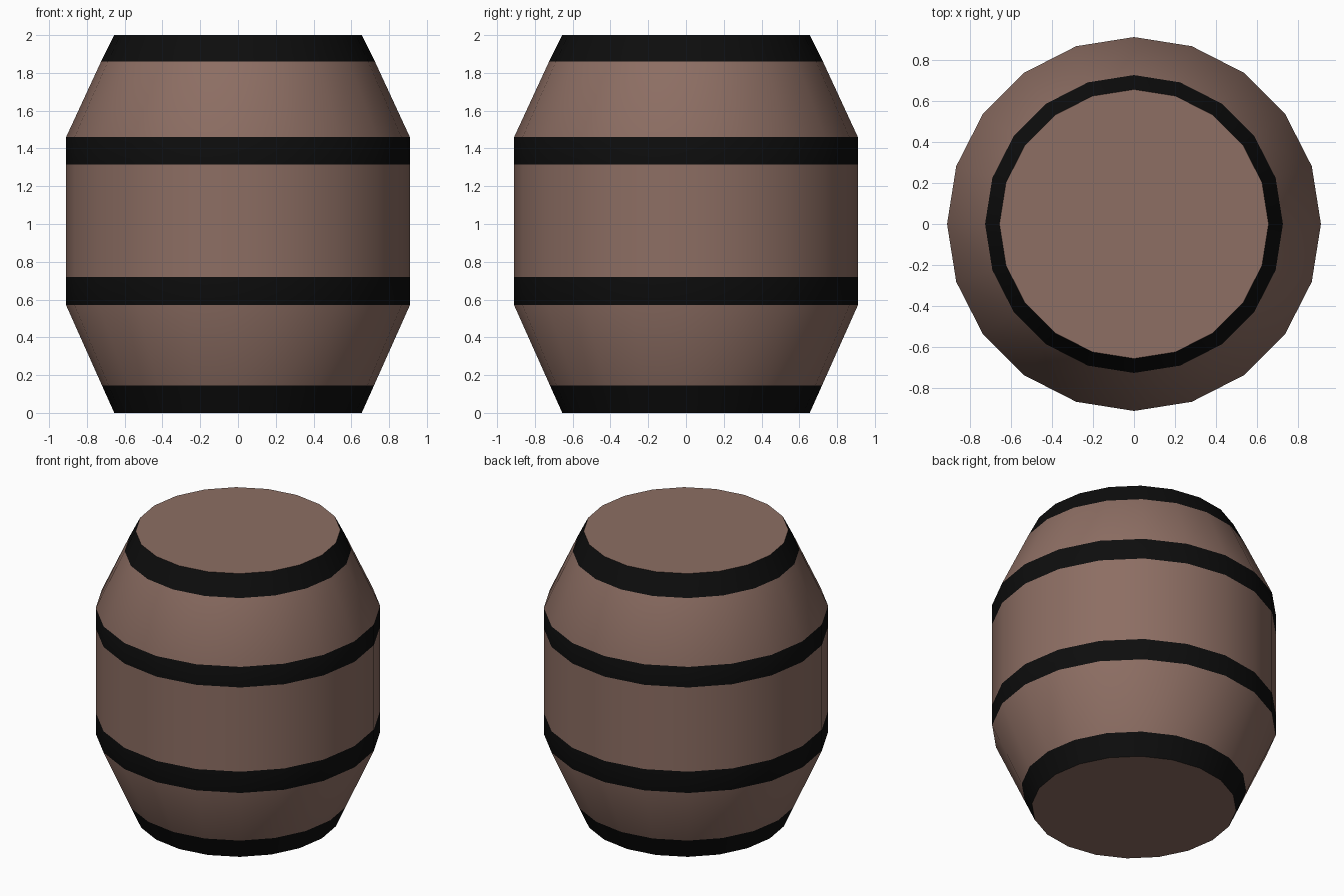
import bpy, bmesh, math

if "Cube" in bpy.data.objects:
    bpy.data.objects.remove(bpy.data.objects["Cube"])

SIDES = 20
# Profile rings (radius, height), bottom to top; hoops and wood bands alternate
PROFILE = [(0.655, 0), (0.72, 0.145), (0.91, 0.57), (0.91, 0.72),
           (0.91, 1.315), (0.91, 1.46), (0.725, 1.86), (0.655, 2.0)]
WOOD, HOOP = 0, 1


def material(name, color):
    mat = bpy.data.materials.new(name)
    mat.diffuse_color = (*color, 1)
    mat.use_nodes = True
    mat.node_tree.nodes["Principled BSDF"].inputs["Base Color"].default_value = mat.diffuse_color
    return mat


# Lathed barrel body
bm = bmesh.new()
rings = [[bm.verts.new((r * math.cos(2 * math.pi * i / SIDES),
                        r * math.sin(2 * math.pi * i / SIDES), z))
          for i in range(SIDES)] for r, z in PROFILE]
for band, (low, high) in enumerate(zip(rings, rings[1:])):
    for i in range(SIDES):
        j = (i + 1) % SIDES
        face = bm.faces.new((low[i], low[j], high[j], high[i]))
        face.material_index = HOOP if band % 2 == 0 else WOOD

# Flat wooden lids
bm.faces.new(rings[0][::-1])
bm.faces.new(rings[-1])

mesh = bpy.data.meshes.new("barrel")
bm.to_mesh(mesh)
bm.free()
mesh.materials.append(material("wood", (0.266, 0.156, 0.125)))
mesh.materials.append(material("black_iron", (0.004, 0.004, 0.004)))

barrel = bpy.data.objects.new("barrel", mesh)
bpy.context.collection.objects.link(barrel)
bpy.context.view_layer.objects.active = barrel
barrel.select_set(True)
bpy.ops.object.shade_smooth_by_angle(angle=math.radians(30))
